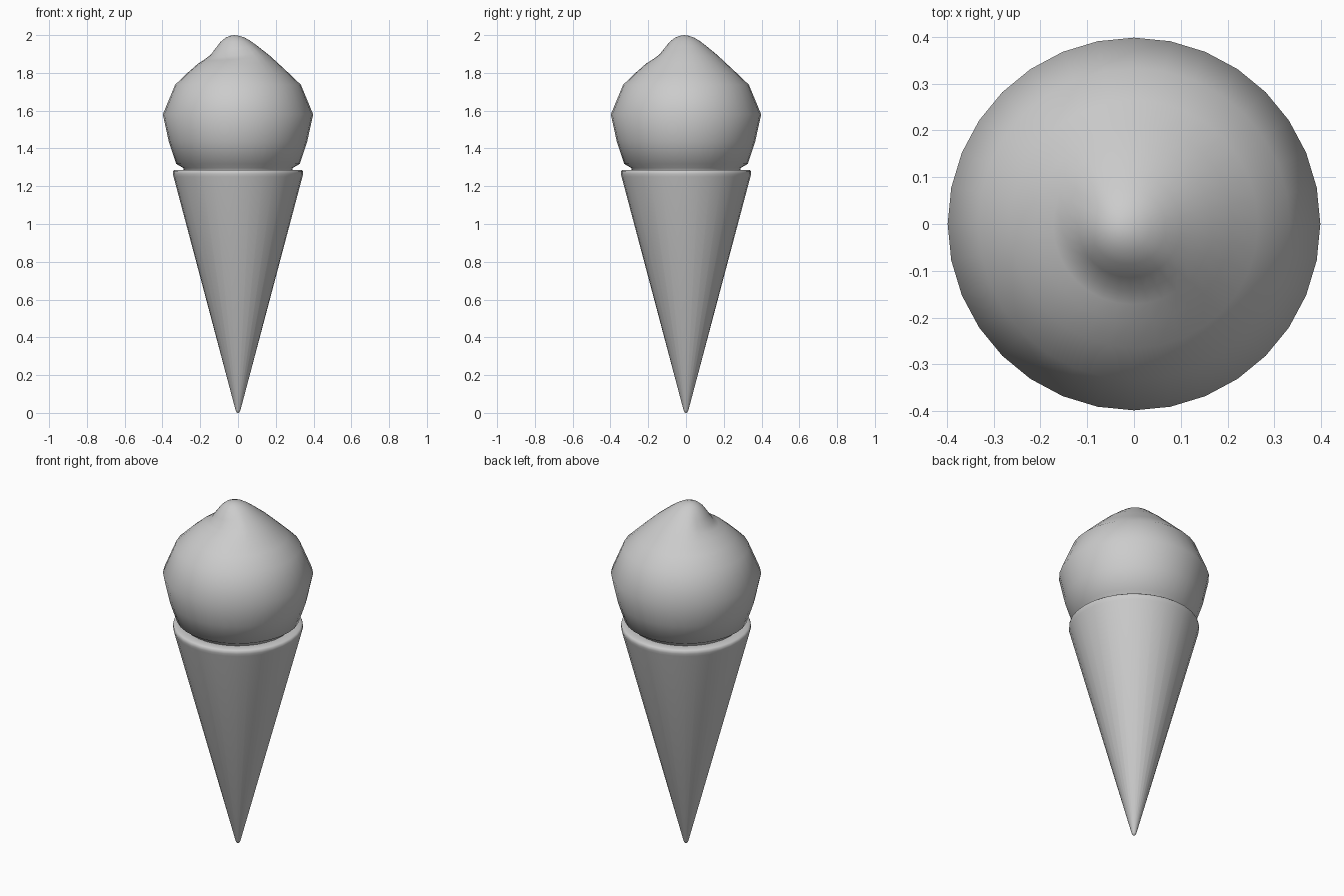
import bpy, bmesh, math

if "Cube" in bpy.data.objects:
    bpy.data.objects.remove(bpy.data.objects["Cube"])

SIDES = 32


def lathe(name, rings, bottom, top, warp=None):
    """Skin rings of (radius, z) between two pole points."""
    bm = bmesh.new()
    loops = []
    for r, z in rings:
        loop = []
        for i in range(SIDES):
            a = 2 * math.pi * i / SIDES
            co = (r * math.cos(a), r * math.sin(a), z)
            loop.append(bm.verts.new(warp(co, r, a) if warp else co))
        loops.append(loop)
    lo, hi = bm.verts.new(bottom), bm.verts.new(top)
    for i in range(SIDES):
        j = (i + 1) % SIDES
        bm.faces.new((lo, loops[0][j], loops[0][i]))
        for a, b in zip(loops, loops[1:]):
            bm.faces.new((a[i], a[j], b[j], b[i]))
        bm.faces.new((loops[-1][i], loops[-1][j], hi))
    bmesh.ops.recalc_face_normals(bm, faces=bm.faces)
    mesh = bpy.data.meshes.new(name)
    bm.to_mesh(mesh)
    bm.free()
    obj = bpy.data.objects.new(name, mesh)
    bpy.context.collection.objects.link(obj)
    bpy.ops.object.select_all(action='DESELECT')
    obj.select_set(True)
    bpy.context.view_layer.objects.active = obj
    bpy.ops.object.shade_smooth_by_angle(angle=math.radians(60))
    return obj


# Wafer cone with a rounded tip and a softened rim
lathe("wafer_cone",
      [(0.007, 0.003), (0.013, 0.015), (0.341, 1.25), (0.345, 1.265),
       (0.344, 1.28), (0.335, 1.287), (0.30, 1.287)],
      (0, 0, 0), (0, 0, 1.287))


# Soft scoop: the peak leans slightly and has a dent on its front-left side
def swirl(co, r, a):
    x, y, z = co
    if z > 1.75:
        side = max(0, math.cos(a - math.radians(225))) ** 0.8
        z -= 0.034 * side * math.exp(-((r - 0.145) / 0.045) ** 2)
        lean = max(0, 1 - r / 0.2)
        x -= 0.02 * lean
        y -= 0.01 * lean
    return x, y, z


lathe("ice_cream_scoop",
      [(0.285, 1.275), (0.29, 1.297), (0.327, 1.318), (0.366, 1.435),
       (0.398, 1.58), (0.333, 1.737), (0.265, 1.802), (0.21, 1.853),
       (0.17, 1.892), (0.14, 1.918), (0.11, 1.944), (0.08, 1.968),
       (0.05, 1.987), (0.025, 1.996)],
      (0, 0, 1.275), (-0.02, -0.01, 2.0), swirl)
